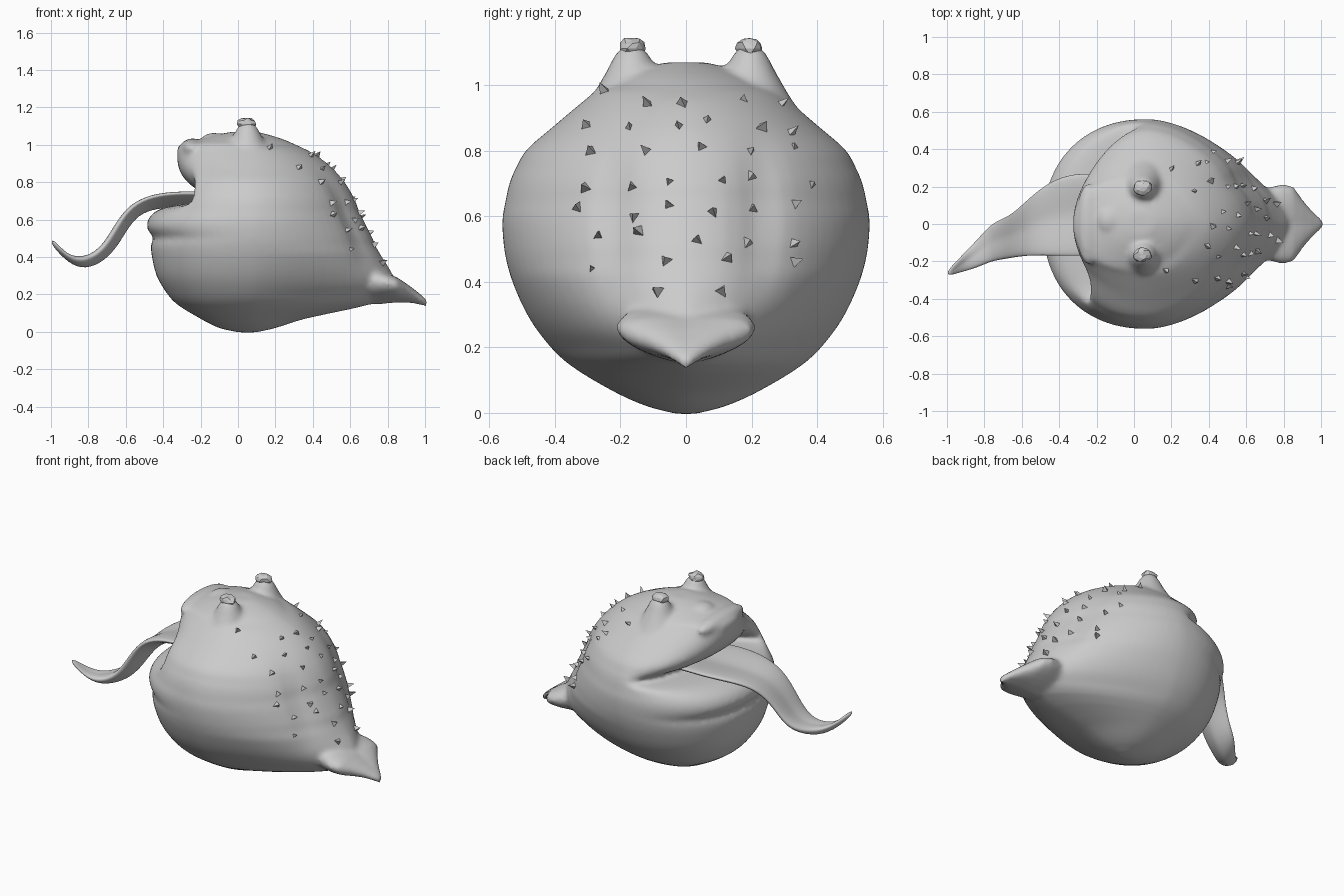
import bpy, bmesh, math, random
from math import cos, sin, pi
from mathutils import Vector
from mathutils.bvhtree import BVHTree

if "Cube" in bpy.data.objects:
    bpy.data.objects.remove(bpy.data.objects["Cube"])

random.seed(4)


def loft(bm, rings):
    """Skin closed rings of points and cap both ends."""
    vs = [[bm.verts.new(p) for p in r] for r in rings]
    n = len(vs[0])
    for a, b in zip(vs, vs[1:]):
        for i in range(n):
            j = (i + 1) % n
            bm.faces.new((a[i], a[j], b[j], b[i]))
    bm.faces.new(vs[0][::-1])
    bm.faces.new(vs[-1])


def finish(bm, name, smooth=True):
    bmesh.ops.recalc_face_normals(bm, faces=bm.faces)
    me = bpy.data.meshes.new(name)
    bm.to_mesh(me)
    bm.free()
    for p in me.polygons:
        p.use_smooth = smooth
    ob = bpy.data.objects.new(name, me)
    bpy.context.collection.objects.link(ob)
    return ob


def spow(v, e):
    return math.copysign(abs(v) ** e, v)


def resample(rows, n):
    """Smooth in-between sections: height stays linear, the rest is a spline over height."""
    out = []
    for k in range(len(rows) - 1):
        r0, r1, r2, r3 = (rows[min(max(k + d, 0), len(rows) - 1)] for d in (-1, 0, 1, 2))
        h = r2[0] - r1[0]
        for j in range(n):
            t = j / n
            row = [r1[0] + h * t]
            for c in range(1, len(r1)):
                m1 = h * (r2[c] - r0[c]) / (r2[0] - r0[0])
                m2 = h * (r3[c] - r1[c]) / (r3[0] - r1[0])
                row.append((2*t**3 - 3*t*t + 1) * r1[c] + (t**3 - 2*t*t + t) * m1
                           + (3*t*t - 2*t**3) * r2[c] + (t**3 - t*t) * m2)
            out.append(row)
    return out + [list(rows[-1])]


bm = bmesh.new()

# body: stacked sections (z, front x, back x, half width); the dip in front x is the mouth
rows = [(-.003, 0, .1, .03), (.02, -.1, .2, .12), (.07, -.2, .36, .23), (.15, -.33, .72, .36),
        (.22, -.39, .84, .43), (.3, -.435, .83, .485), (.4, -.46, .77, .53), (.47, -.465, .73, .55),
        (.5, -.45, .72, .555), (.55, -.485, .695, .56), (.6, -.48, .67, .56), (.65, -.43, .645, .55),
        (.68, -.32, .635, .545), (.695, -.11, .63, .54), (.715, -.1, .62, .535), (.745, -.19, .605, .52),
        (.8, -.27, .57, .49), (.87, -.315, .51, .41), (.95, -.325, .41, .315), (1.0, -.31, .31, .25),
        (1.03, -.2, .24, .19), (1.055, -.11, .16, .12), (1.07, -.03, .1, .06)]
XC = .07
rings = []
for z, f, b, w in resample(rows, 3):
    closed = -.46 + .14 * (z - .62) / .28 if .62 < z < .9 else f
    ring = []
    for i in range(72):
        a = 2 * pi * i / 72
        c, s = cos(a), sin(a)
        tail = max(0, 1 - abs(z - .2) / .22)
        p = (1.75 - .35 * tail) if c > 0 else 2.2
        ctr = XC if z < 1 else (f + b) / 2
        # the right cheek closes the mouth corner
        t = min(max((-s - .5) / .3, 0), 1)
        t = t * t * (3 - 2 * t)
        ff = f + t * (min(closed, f) - f)
        x = (b - ctr) * spow(c, 2 / p) if c > 0 else (ctr - ff) * spow(c, 2 / p)
        y = w * spow(s, 2 / p)
        if c > 0 and .3 < z < .9:      # shallow grooves beside the spine
            x -= .025 * sin((z - .3) / .6 * pi) * math.exp(-((abs(y) - .22) / .06) ** 2)
        ring.append((ctr + x, y, z))
    rings.append(ring)
loft(bm, rings)

# tail: flat paddle with two upturned fins (x, half width, centre z, half height)
tail_rows = [(.45, .15, .27, .14), (.6, .17, .26, .13), (.7, .19, .245, .1), (.79, .215, .23, .08),
             (.85, .205, .22, .065), (.9, .135, .205, .05), (.95, .075, .185, .035), (1.01, .02, .152, .02)]
loft(bm, [[(x, w * cos(2 * pi * i / 24),
            z + h * sin(2 * pi * i / 24) + .15 * w * abs(cos(2 * pi * i / 24)))
           for i in range(24)] for x, w, z, h in tail_rows])

# eye stalks
for side in (1, -1):
    loft(bm, [[(.05 + r * cos(2 * pi * i / 24), side * yc + .015 + r * sin(2 * pi * i / 24), z)
               for i in range(24)]
              for z, yc, r in [(.8, .2, .18), (.9, .2, .145), (.97, .19, .11), (1.03, .18, .085),
                               (1.09, .18, .055), (1.12, .18, .03)]])


def blob(x, y, z, rx, ry, rz):
    vs = bmesh.ops.create_uvsphere(bm, u_segments=20, v_segments=12, radius=1)["verts"]
    for v in vs:
        v.co = Vector((x + v.co.x * rx, y + v.co.y * ry, z + v.co.z * rz))


# brow, lip roll and nostril bump
blob(-.13, .02, 1.015, .07, .08, .05)
blob(-.245, 0, .98, .065, .22, .055)

body = finish(bm, "body")
m = body.modifiers.new("merge", "REMESH")
m.mode = 'VOXEL'
m.voxel_size = .015
m.use_smooth_shade = True
m = body.modifiers.new("soften", "SMOOTH")
m.factor = .5
m.iterations = 6

# tongue: grooved ribbon (x, centre y, z, half width)
bm = bmesh.new()
path = [(0, .05, .7, .2), (-.2, .05, .715, .22), (-.32, .05, .715, .225), (-.45, .03, .705, .2),
        (-.56, -.02, .66, .15), (-.63, -.06, .565, .12), (-.69, -.08, .46, .11), (-.76, -.1, .395, .1),
        (-.84, -.16, .37, .075), (-.92, -.21, .4, .045), (-.998, -.265, .49, .015)]
rings = []
for k, (x, y, z, w) in enumerate(path):
    p, q = path[max(k - 1, 0)], path[min(k + 1, len(path) - 1)]
    t = Vector((q[0] - p[0], 0, q[2] - p[2])).normalized()
    nrm = Vector((t.z, 0, -t.x))
    th = .034 if k < 9 else .014
    ring = []
    for i in range(20):
        a = 2 * pi * i / 20
        u = cos(a)
        off = th * sin(a) + .2 * w * (abs(u) ** 1.2 - .4)
        ring.append(Vector((x, y + w * u, z)) + nrm * off)
    rings.append(ring)
loft(bm, rings)
tongue = finish(bm, "tongue")
m = tongue.modifiers.new("smooth", "SUBSURF")
m.levels = m.render_levels = 2

# eyes: faceted knobs
for side, nm in ((1, "left"), (-1, "right")):
    bm = bmesh.new()
    bmesh.ops.create_icosphere(bm, subdivisions=2, radius=.043)
    for v in bm.verts:
        q = v.co * random.uniform(.85, 1.1)
        v.co = Vector((q.x * 1.2 + .045, q.y + side * .18 + .015, q.z * .8 + 1.112))
    finish(bm, "eye_" + nm, False)

# back spikes: small three-sided thorns leaning back along the body surface
bpy.context.view_layer.update()
tree = BVHTree.FromObject(body, bpy.context.evaluated_depsgraph_get())
bm = bmesh.new()
for row in range(8):
    z0 = .96 - row * .085
    half = [.26, .3, .3, .35, .33, .3, .3, .1][row]
    n = [5, 6, 5, 6, 6, 5, 4, 2][row]
    for i in range(n):
        y = .02 + half * (2 * i / (n - 1) - 1) + random.uniform(-.03, .03)
        z = z0 + random.uniform(-.025, .025)
        loc, nrm, _, _ = tree.ray_cast(Vector((2, y, z)), Vector((-1, 0, 0)))
        if loc is None:
            continue
        r = random.uniform(.016, .026)
        h = random.uniform(.016, .028)
        ua = nrm.orthogonal().normalized()
        ub = nrm.cross(ua)
        a0 = random.uniform(0, 6)
        base = [bm.verts.new(loc - nrm * .006 + r * (ua * cos(a0 + k * 2 * pi / 3) + ub * sin(a0 + k * 2 * pi / 3)))
                for k in range(3)]
        tip = bm.verts.new(loc + nrm * h + Vector((.012, random.uniform(-.012, .012), .004)))
        bm.faces.new(base[::-1])
        for k in range(3):
            bm.faces.new((base[k], base[(k + 1) % 3], tip))
finish(bm, "back_spikes", False)
